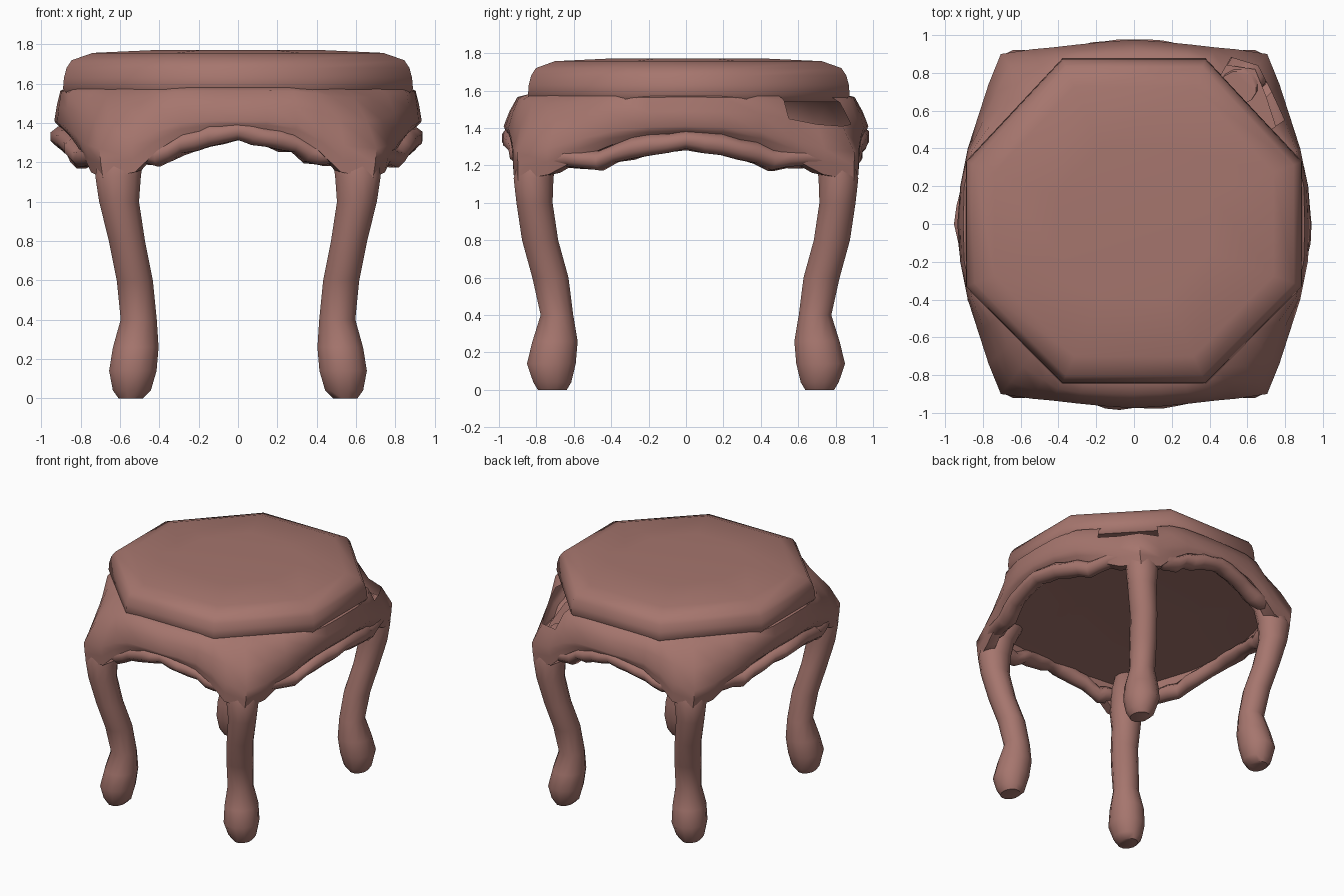
import bpy, bmesh, math, random
from mathutils import Vector

random.seed(4)
old = bpy.data.objects.get("Cube")
if old:
    bpy.data.objects.remove(old, do_unlink=True)

COLOUR = (0.38, 0.18, 0.155, 1)
wood = bpy.data.materials.new("dusty red brown")
wood.use_nodes = True
wood.diffuse_color = COLOUR
wood.node_tree.nodes["Principled BSDF"].inputs["Base Color"].default_value = COLOUR


def loft(name, rings, cap_start=False, cap_end=False, skip=None, angle=50):
    """Join closed rings of points into one smooth skin."""
    bm = bmesh.new()
    rows = [[bm.verts.new(p) for p in ring] for ring in rings]
    n = len(rows[0])
    for r in range(len(rows) - 1):
        for i in range(n):
            j = (i + 1) % n
            quad = [rows[r][i], rows[r][j], rows[r + 1][j], rows[r + 1][i]]
            if skip and skip(r, sum((v.co for v in quad), Vector()) / 4):
                continue
            bm.faces.new(quad)
    if cap_start:
        bm.faces.new(rows[0][::-1])
    if cap_end:
        bm.faces.new(rows[-1])
    bmesh.ops.recalc_face_normals(bm, faces=bm.faces)
    mesh = bpy.data.meshes.new(name)
    bm.to_mesh(mesh)
    bm.free()
    mesh.materials.append(wood)
    obj = bpy.data.objects.new(name, mesh)
    bpy.context.collection.objects.link(obj)
    bpy.ops.object.select_all(action='DESELECT')
    obj.select_set(True)
    bpy.context.view_layer.objects.active = obj
    bpy.ops.object.shade_smooth_by_angle(angle=math.radians(angle))


# Octagonal padded seat, set slightly towards the back
OCT = [(0.89, -0.33), (0.89, 0.33), (0.38, 0.875), (-0.38, 0.875),
       (-0.89, 0.33), (-0.89, -0.33), (-0.38, -0.845), (0.38, -0.845)]
SEAT = [(1.54, 0.97), (1.575, 1), (1.63, 0.995), (1.68, 0.98),
        (1.72, 0.95), (1.757, 0.83), (1.772, 0.46)]
loft("seat", [[(x * s, y * s, z) for x, y in OCT] for z, s in SEAT], True, True, angle=48)


def octagon_point(x, y):
    k = 1 / max(abs(x) / 0.89, abs(y) / 0.87, (abs(x) + abs(y)) / 1.235)
    return Vector((x * k, y * k))


# Apron outline: one quarter (x, y, height of the lower edge), then mirrored
QUARTER = [(0.935, 0, 1.36), (0.92, 0.2, 1.35), (0.88, 0.4, 1.31), (0.825, 0.57, 1.24),
           (0.77, 0.74, 1.15), (0.705, 0.9, 1.12), (0.54, 0.925, 1.15), (0.43, 0.935, 1.26),
           (0.3, 0.95, 1.34), (0.15, 0.965, 1.37), (0, 0.975, 1.38)]
half = QUARTER + [(-x, y, z) for x, y, z in QUARTER[-2::-1]]
outline = half + [(x, -y, z) for x, y, z in half[-2:0:-1]]

# Skirt from the seat down to the arched edge, then in and across the underside;
# the shoulders droop towards the corners
rings = [[] for _ in range(9)]
for x, y, low in outline:
    droop = max(0, (1.36 - low) / 0.24)
    out, inner = Vector((x, y)), octagon_point(x, y)
    tucked = Vector((x * (0.94 + 0.035 * droop), y * (0.985 + 0.013 * droop)))
    belly = 1.41 - 0.14 * droop
    levels = [(inner * 0.97, 1.58), (inner.lerp(out, 0.3), 1.565 - 0.035 * droop),
              (inner.lerp(out, 0.7), 1.49 - 0.08 * droop), (out, belly),
              (out.lerp(tucked, 0.4), (belly + low) / 2), (tucked, low),
              (out * 0.91, low + 0.01), (out * 0.91, 1.345), (out * 0.45, 1.37)]
    for ring, (p, z) in zip(rings, levels):
        ring.append((p.x, p.y, z))


def broken_corner(row, c):
    """Open gap on one rear shoulder."""
    return row < 2 and 35 < math.degrees(math.atan2(c.y, c.x)) < 56


loft("apron", rings, cap_end=True, skip=broken_corner)

# Cabriole legs: height, centre x, centre y, radius x, radius y
LEG = [(0, 0.545, 0.715, 0.065, 0.08), (0.04, 0.54, 0.715, 0.1, 0.105),
       (0.14, 0.535, 0.72, 0.125, 0.135), (0.26, 0.52, 0.7, 0.12, 0.125),
       (0.4, 0.505, 0.69, 0.095, 0.09), (0.6, 0.525, 0.725, 0.095, 0.1),
       (0.8, 0.565, 0.78, 0.095, 0.1), (1.0, 0.605, 0.81, 0.105, 0.1),
       (1.13, 0.61, 0.815, 0.12, 0.11), (1.26, 0.59, 0.79, 0.12, 0.1),
       (1.36, 0.55, 0.72, 0.1, 0.09)]
TURN = [math.tau * (i + 0.5) / 12 for i in range(12)]
for sy, end in ((-1, "front"), (1, "back")):
    for sx, side in ((1, "left"), (-1, "right")):
        loft(f"{end}_{side}_leg",
             [[(sx * (cx + rx * math.cos(a)), sy * (cy + ry * math.sin(a)), z) for a in TURN]
              for z, cx, cy, rx, ry in LEG], True, True)


def trim(name, corner):
    """Lumpy carved trim along the arched edge, from one corner to the next."""
    rings = []
    for i in range(17):
        a = Vector(outline[(corner + 1 + i // 2) % len(outline)])
        b = Vector(outline[(corner + 1 + (i + 1) // 2) % len(outline)])
        p = (a + b) / 2
        t = abs(i / 8 - 1)
        z = max(p.z, 1.275) - 0.025 - 0.02 * math.sin(math.pi * t) + random.uniform(-0.008, 0.008)
        outward = Vector((p.x, p.y)).normalized()
        centre = Vector((p.x, p.y)) - outward * (0.045 + 0.025 * t + random.uniform(0, 0.012))
        wide, tall = random.uniform(0.055, 0.07), random.uniform(0.05, 0.062)
        ring = []
        for k in range(8):
            turn = math.tau * (k + 0.5) / 8
            q = centre + outward * wide * math.cos(turn)
            ring.append((q.x, q.y, z + tall * math.sin(turn)))
        rings.append(ring)
    loft(name, rings, True, True, angle=55)


for corner, side in ((5, "back"), (15, "right"), (25, "front"), (35, "left")):
    trim(f"{side}_trim", corner)
